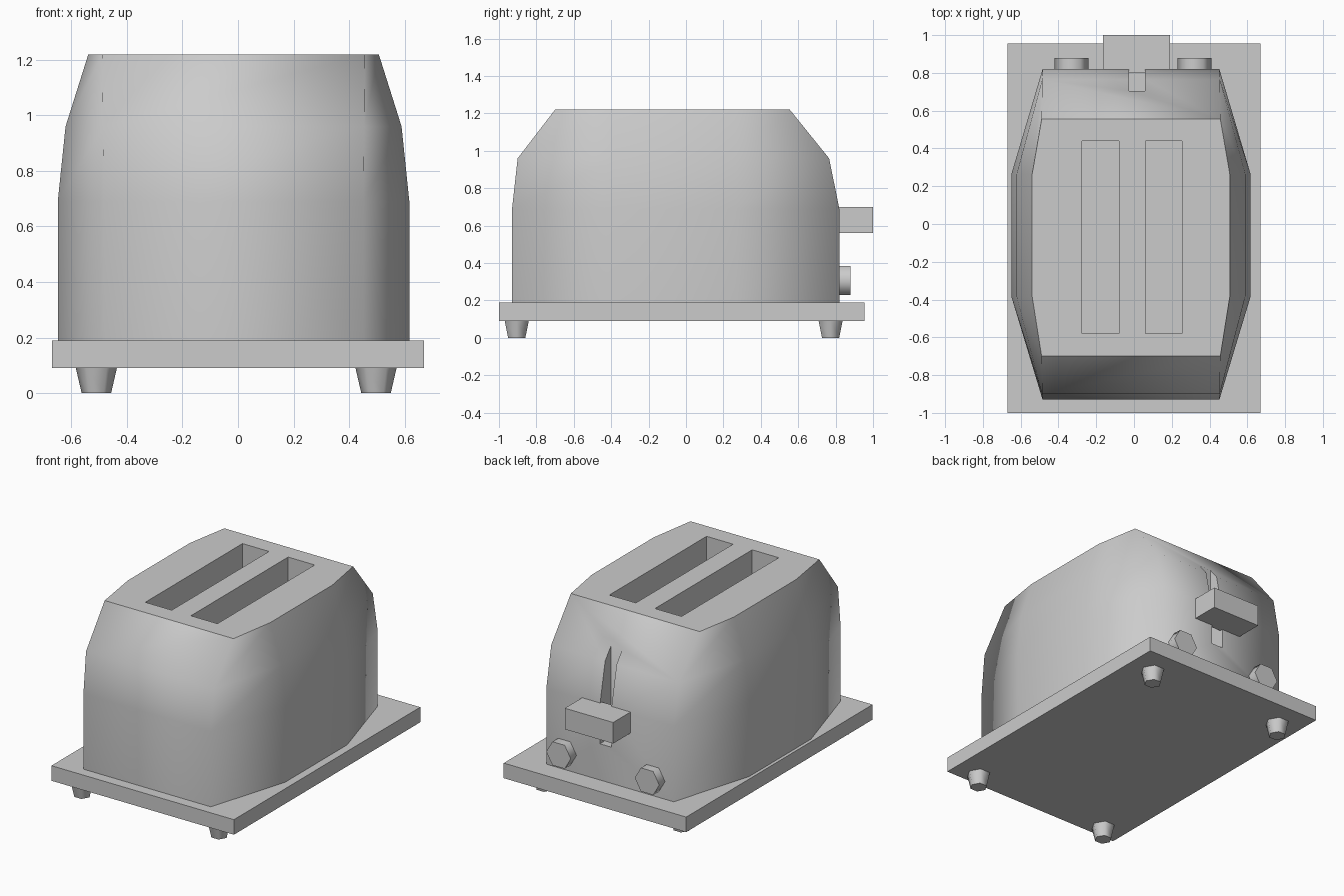
import bpy, bmesh, math

if "Cube" in bpy.data.objects:
    bpy.data.objects.remove(bpy.data.objects["Cube"])

def finish(bm, name):
    bmesh.ops.recalc_face_normals(bm, faces=bm.faces)
    me = bpy.data.meshes.new(name)
    bm.to_mesh(me)
    bm.free()
    ob = bpy.data.objects.new(name, me)
    bpy.context.collection.objects.link(ob)
    return ob

def box(name, x0, x1, y0, y1, z0, z1):
    bm = bmesh.new()
    bmesh.ops.create_cube(bm, size=1)
    for v in bm.verts:
        v.co.x = x1 if v.co.x > 0 else x0
        v.co.y = y1 if v.co.y > 0 else y0
        v.co.z = z1 if v.co.z > 0 else z0
    return finish(bm, name)

def hexagon(name, r_low, r_high, depth, loc, tilt=0):
    # six-sided peg with corners along x
    bpy.ops.mesh.primitive_cone_add(vertices=6, radius1=r_low, radius2=r_high, depth=depth,
                                    location=loc, rotation=(tilt, 0, 0))
    ob = bpy.context.object
    ob.name = name
    for v in ob.data.vertices:
        v.co.x, v.co.y = -v.co.y, v.co.x
    ob.data.polygons.foreach_set("use_smooth", [len(p.vertices) == 4 for p in ob.data.polygons])
    bpy.ops.object.shade_smooth_by_angle(angle=math.radians(65))
    return ob

# Body: stacked eight-sided rings (z, side half width, end half width, front y, back y)
CX = -0.016
levels = [(0.18, 0.633, 0.468, -0.93, 0.82),
          (0.69, 0.633, 0.468, -0.93, 0.82),
          (0.96, 0.605, 0.47, -0.90, 0.765),
          (1.22, 0.523, 0.473, -0.70, 0.555)]
bm = bmesh.new()
rings = []
for z, w, e, f, b in levels:
    pts = [(-e, f), (e, f), (w, -0.385), (w, 0.265), (e, b), (-e, b), (-w, 0.265), (-w, -0.385)]
    rings.append([bm.verts.new((CX + x, y, z)) for x, y in pts])
for lo, hi in zip(rings, rings[1:]):
    for i in range(8):
        j = (i + 1) % 8
        bm.faces.new((lo[i], lo[j], hi[j], hi[i]))
bm.faces.new(rings[0])
bm.faces.new(rings[-1])
body = finish(bm, "body")

# Bread slots and lever channel cut out of the body
cutters = [box("bread_slot_cutter", x, x + 0.195, -0.58, 0.44, 0.45, 1.4) for x in (-0.275, 0.06)]
cutters.append(box("lever_channel_cutter", -0.026, 0.058, 0.705, 0.95, 0.43, 1.045))
bpy.context.view_layer.objects.active = body
for c in cutters:
    m = body.modifiers.new("cut", 'BOOLEAN')
    m.object = c
    m.solver = 'EXACT'
    bpy.ops.object.modifier_apply(modifier=m.name)
    bpy.data.objects.remove(c)

# Smooth shell with a crisp top edge and crisp openings
bm = bmesh.new()
bm.from_mesh(body.data)
bm.normal_update()
for f in bm.faces:
    f.smooth = abs(f.normal.z) < 0.99
for e in bm.edges:
    flat = sum(abs(f.normal.z) > 0.99 for f in e.link_faces)
    e.smooth = flat == 0 and e.calc_face_angle(0) < math.radians(76)
bm.to_mesh(body.data)
bm.free()

# Base plate and lever
box("base_plate", -0.67, 0.67, -1.0, 0.955, 0.09, 0.19)
box("lever", -0.165, 0.19, 0.80, 1.0, 0.56, 0.70)

# Control knobs
for x in (-0.33, 0.32):
    hexagon("knob", 0.09, 0.09, 0.10, (x, 0.83, 0.307), math.radians(90))

# Feet
for x in (-0.51, 0.497):
    for y in (-0.905, 0.773):
        hexagon("foot", 0.053, 0.075, 0.095, (x, y, 0.0475))
